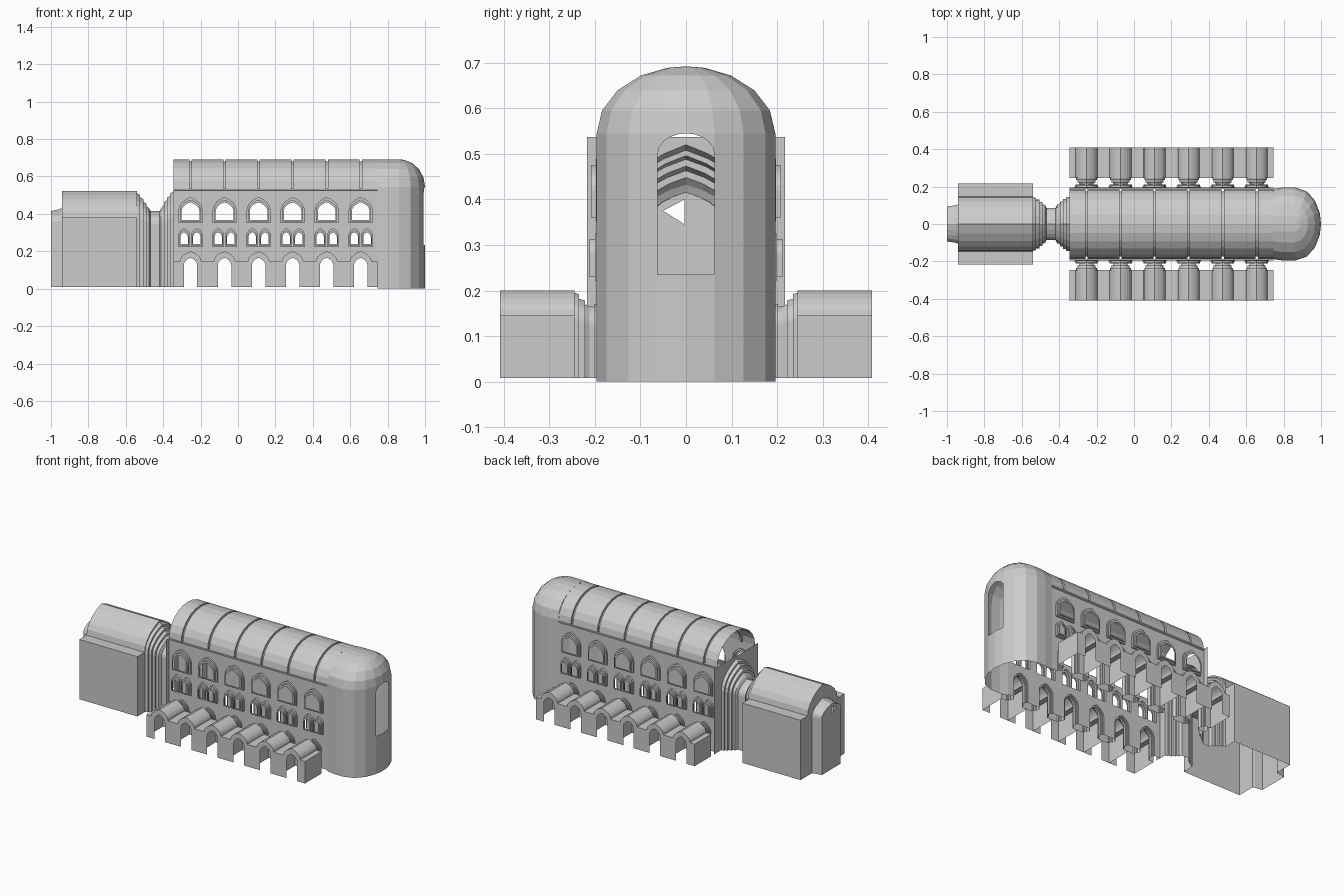
import bpy, bmesh
from math import sin, cos, pi, radians
from mathutils import Vector
from mathutils.geometry import tessellate_polygon

if "Cube" in bpy.data.objects:
    bpy.data.objects.remove(bpy.data.objects["Cube"])

Z0 = 0.008
BAY = 0.182
CENTRES = [-0.254 + BAY * i for i in range(6)]


def make(name, polys):
    bm = bmesh.new()
    for p in polys:
        bm.faces.new([bm.verts.new(v) for v in p])
    bmesh.ops.remove_doubles(bm, verts=bm.verts, dist=1e-5)
    bmesh.ops.recalc_face_normals(bm, faces=bm.faces)
    me = bpy.data.meshes.new(name)
    bm.to_mesh(me)
    bm.free()
    ob = bpy.data.objects.new(name, me)
    bpy.context.collection.objects.link(ob)
    return ob


def arch(w, z0, spring, apex, n=5, c=0):
    """Pointed arch outline, left foot to right foot."""
    half = []
    for k in range(n + 1):
        th = radians(60) * k / n
        half.append((w * (2 * cos(th) - 1), spring + (apex - spring) * sin(th) / sin(radians(60))))
    right = [(w, z0)] + half
    left = [(-u, z) for u, z in right[:-1]]
    return [(c + u, z) for u, z in left + right[::-1]]


def plate(loops, put):
    """Flat panel from an outline and holes."""
    flat = [p for lp in loops for p in lp]
    tris = tessellate_polygon([[Vector((u, z, 0)) for u, z in lp] for lp in loops])
    return [[put(*flat[i]) for i in t] for t in tris]


def loft(sections, closed=False):
    out = []
    for a, b in zip(sections, sections[1:]):
        n = len(a)
        for i in range(n if closed else n - 1):
            j = (i + 1) % n
            out.append([a[i], a[j], b[j], b[i]])
    return out


def chamber(put, hw, l0, l1, vw, spring, apex, door0, door1):
    """Box with a shelf and pointed vault, doorway in each end."""
    prof = [(-hw, Z0)] + [(-hw, spring)] + arch(vw, Z0, spring, apex)[1:-1] + [(hw, spring), (hw, Z0)]
    polys = loft([[put(u, l, z) for u, z in prof] for l in (l0, l1)])
    for l, door in ((l0, door0), (l1, door1)):
        loop = prof + arch(door[0], Z0, door[1], door[2])[::-1]
        polys += plate([loop], lambda u, z, l=l: put(u, l, z))
    return polys


def portal(put, steps):
    """Stepped archway through (position, half width, spring, apex)."""
    return loft([[put(u, l, z) for u, z in arch(w, Z0, s, a)] for l, w, s, a in steps])


# West porch
def lengthwise(u, l, z):
    return (l, u, z)


make("porch", chamber(lengthwise, 0.217, -0.94, -0.54, 0.147, 0.38, 0.522,
                      (0.105, 0.36, 0.435), (0.142, 0.378, 0.512)))
make("porch_doorway", portal(lengthwise, [(-0.94, 0.105, 0.36, 0.435), (-0.955, 0.1, 0.36, 0.425),
                                          (-1.0, 0.093, 0.36, 0.415)]))
make("porch_door", plate([arch(0.093, Z0, 0.36, 0.415), [(-0.05, 0.375), (-0.003, 0.4), (-0.003, 0.345)]],
                         lambda u, z: (-1.0, u, z)))

# Stepped passage from porch to nave
half = [(0.09, 0.142, 0.378, 0.512), (0.073, 0.14, 0.376, 0.50), (0.073, 0.13, 0.372, 0.488),
        (0.056, 0.13, 0.37, 0.48), (0.056, 0.118, 0.365, 0.465), (0.04, 0.116, 0.36, 0.455),
        (0.04, 0.104, 0.355, 0.44), (0.026, 0.102, 0.352, 0.432), (0.018, 0.085, 0.345, 0.415)]
passage = [(-0.45 - d, w, s, a) for d, w, s, a in half]
passage += [(-0.437 + d * 1.02, w * 1.02, s, a + 0.008 * (d > 0.03)) for d, w, s, a in half[::-1]]
make("passage", portal(lengthwise, passage))
end = passage[-1]
west = [(-0.217, Z0), (-0.217, 0.537), (0.217, 0.537), (0.217, Z0)]
make("west_wall", plate([west + arch(end[1], Z0, end[2], end[3])[::-1]], lambda u, z: (-0.345, u, z)))

# Nave walls, window hoods and side chapels on both sides
walls, hoods, chapels, doors, bands = [], [], [], [], []
hb = BAY / 2
YW = 0.187
for s in (-1, 1):
    for c in CENTRES:
        def put(u, l, z, c=c, s=s):
            return (c + u, s * l, z)

        outline = [(-hb, Z0), (-hb, 0.537), (hb, 0.537), (hb, Z0)]
        outline += arch(0.05, Z0, 0.12, 0.178)[::-1]
        upper = lambda w, z0, sp, ap: arch(w, z0, sp, ap)
        holes = [arch(0.064, 0.352, 0.42, 0.49)]
        holes += [arch(0.031, 0.222, 0.285, 0.325, c=k) for k in (-0.034, 0.034)]
        walls += plate([outline] + holes, lambda u, z: put(u, YW, z))

        # Large upper window
        steps = [(0.187, 0.064, 0.352, 0.42, 0.49), (0.197, 0.064, 0.352, 0.42, 0.49),
                 (0.197, 0.056, 0.36, 0.418, 0.476), (0.208, 0.056, 0.36, 0.418, 0.476),
                 (0.208, 0.047, 0.368, 0.415, 0.462)]
        hoods += loft([[put(u, l, z) for u, z in arch(w, a, b, t)] for l, w, a, b, t in steps], True)
        # Paired small windows
        for k in (-0.034, 0.034):
            steps = [(0.187, 0.031, 0.222, 0.285, 0.325), (0.2, 0.031, 0.222, 0.285, 0.325),
                     (0.2, 0.026, 0.23, 0.28, 0.313), (0.212, 0.026, 0.23, 0.28, 0.313),
                     (0.212, 0.02, 0.238, 0.275, 0.302)]
            hoods += loft([[put(u, l, z) for u, z in arch(w, a, b, t, c=k)] for l, w, a, b, t in steps], True)

        # Chapel and its stepped doorway
        chapels += chamber(put, hb, 0.245, 0.408, 0.058, 0.145, 0.2,
                           (0.055, 0.14, 0.195), (0.036, 0.125, 0.166))
        doors += portal(put, [(0.245, 0.055, 0.14, 0.195), (0.235, 0.055, 0.138, 0.192),
                              (0.235, 0.048, 0.134, 0.182), (0.222, 0.048, 0.132, 0.178),
                              (0.222, 0.042, 0.128, 0.17), (0.212, 0.036, 0.125, 0.166),
                              (0.202, 0.036, 0.125, 0.166), (0.202, 0.044, 0.122, 0.17),
                              (0.194, 0.044, 0.12, 0.17), (0.194, 0.05, 0.12, 0.178),
                              (0.187, 0.05, 0.12, 0.178)])
    # Cornice
    sec = [(YW, 0.525), (YW + 0.007, 0.529), (YW + 0.007, 0.537), (YW, 0.537)]
    bands += loft([[(x, s * y, z) for y, z in sec] for x in (-0.345, 0.747)])
make("nave_walls", walls)
make("window_hoods", hoods)
make("side_chapels", chapels)
make("chapel_doorways", doors)
make("cornices", bands)

# Barrel vault with a sunk rib in each bay
ring = [(-0.345, 0)]
for c in CENTRES:
    ring += [(c - 0.006, 0), (c - 0.006, 0.012), (c + 0.006, 0.012), (c + 0.006, 0)]
ring.append((0.747, 0))
make("nave_vault", loft([[(x, (0.187 - d) * cos(pi * k / 12), 0.535 + (0.157 - d) * sin(pi * k / 12))
                          for k in range(13)] for x, d in ring]))

# Apse: straight bay, faceted round wall and half dome
XC, RX, RY, ZS, RZ = 0.86, 0.14, 0.196, 0.545, 0.147
elev = [radians(e) for e in (0, 20, 40, 60, 78, 90)]
prof = [(RY, 0)] + [(RY * cos(e), ZS + RZ * sin(e)) for e in elev]
prof += [(-y, z) for y, z in prof[-2::-1]]
apse = loft([[(x, y * f, z) for y, z in prof] for x, f in ((0.747, 0.96), (0.8, 1), (XC, 1))])
turns = [radians(t) for t in (-90, -63, -40, -18.5, 0, 18.5, 40, 63, 90)]


def rim(t, z, e=0.0):
    return (XC + RX * cos(e) * cos(t), RY * cos(e) * sin(t), z)


for a, b in zip(turns, turns[1:]):
    if abs(a + b) < 0.5:
        # Facet below the window, and the spandrel of its arched head
        apse.append([rim(a, 0), rim(b, 0), rim(b, 0.235), rim(a, 0.235)])
        side, mid = (Vector(rim(a, 0)), Vector(rim(b, 0))) if a < -0.1 else (Vector(rim(b, 0)), Vector(rim(a, 0)))
        head = []
        for k in range(6):
            q = pi / 2 * k / 5
            p = mid.lerp(side, cos(q))
            head.append((p.x, p.y, 0.5 + (ZS - 0.5) * sin(q)))
        apse.append([(side.x, side.y, ZS)] + head)
    else:
        apse.append([rim(a, 0), rim(b, 0), rim(b, ZS), rim(a, ZS)])
    for e, f in zip(elev, elev[1:]):
        ze, zf = ZS + RZ * sin(e), ZS + RZ * sin(f)
        if f > 1.57:
            apse.append([rim(a, ze, e), rim(b, ze, e), (XC, 0, ZS + RZ)])
        else:
            apse.append([rim(a, ze, e), rim(b, ze, e), rim(b, zf, f), rim(a, zf, f)])
make("apse", apse)
